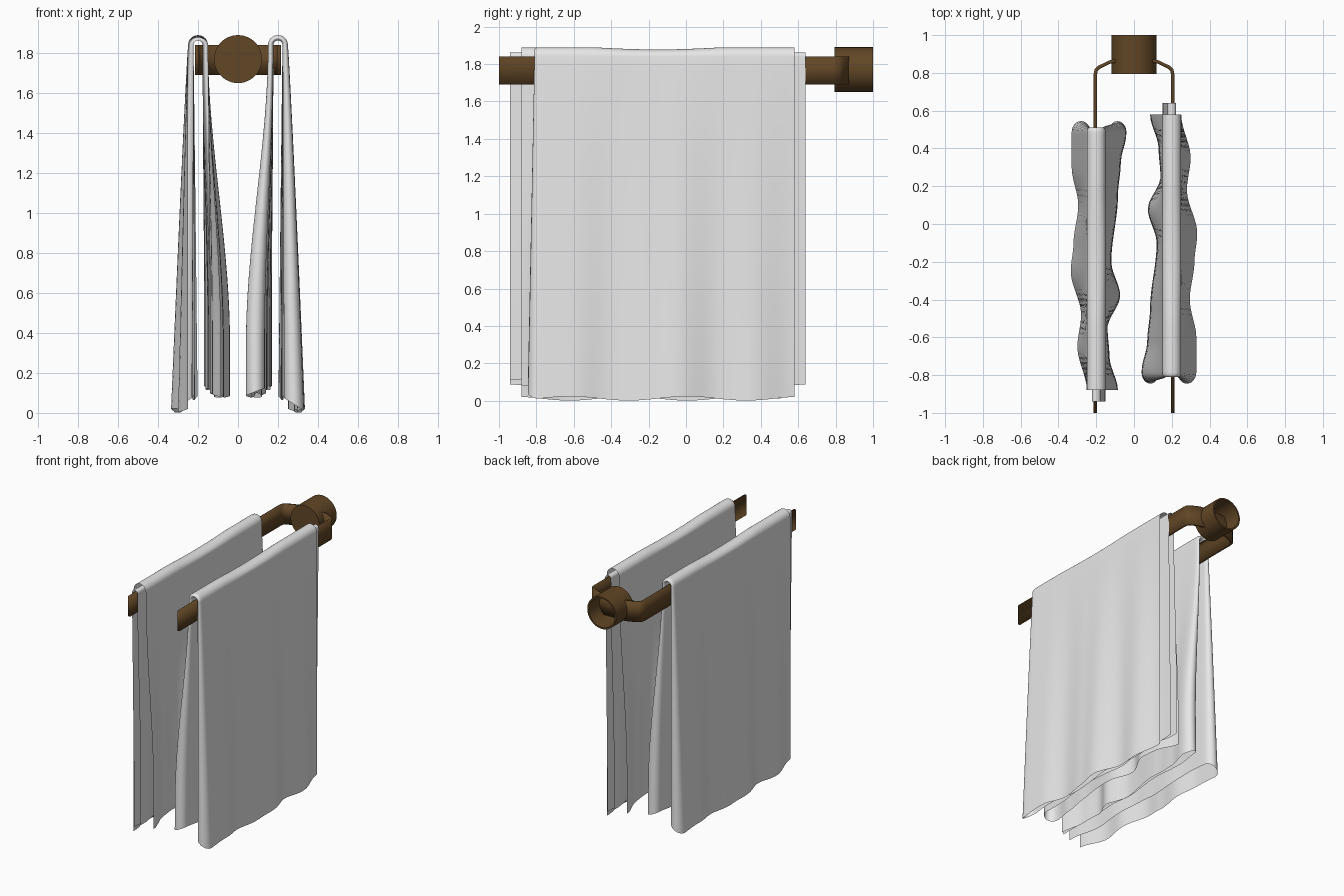
import bpy, bmesh, math
from mathutils import Matrix, Vector

cube = bpy.data.objects.get("Cube")
if cube:
    bpy.data.objects.remove(cube, do_unlink=True)


def material(name, color, rough):
    m = bpy.data.materials.new(name)
    m.use_nodes = True
    m.diffuse_color = (*color, 1)
    shader = m.node_tree.nodes["Principled BSDF"]
    shader.inputs["Base Color"].default_value = (*color, 1)
    shader.inputs["Roughness"].default_value = rough
    return m


white = material("white_cloth", (0.8, 0.8, 0.8), 0.9)
bronze = material("brown_bronze", (0.12, 0.062, 0.019), 0.5)


def add_object(name, bm, mat, angle):
    mesh = bpy.data.meshes.new(name)
    bm.to_mesh(mesh)
    bm.free()
    mesh.materials.append(mat)
    ob = bpy.data.objects.new(name, mesh)
    bpy.context.collection.objects.link(ob)
    bpy.ops.object.select_all(action='DESELECT')
    ob.select_set(True)
    bpy.context.view_layer.objects.active = ob
    bpy.ops.object.shade_smooth_by_angle(angle=math.radians(angle))
    return ob


def ease(t):
    t = min(max(t, 0), 1)
    return t * t * (3 - 2 * t)


def mix(a, b, t):
    return a + (b - a) * t


def sample(points, y):
    """Smooth value at y from a few (y, value) points in rising order."""
    if y <= points[0][0]:
        return points[0][1]
    for (y0, a), (y1, b) in zip(points, points[1:]):
        if y <= y1:
            return mix(a, b, ease((y - y0) / (y1 - y0)))
    return points[-1][1]


# Distance of the hanging cloth from the bar at the hem
OUTER_WAVE = [(-0.78, .13), (-0.6, .13), (-0.4, .095), (-0.2, .12), (-0.05, .135),
              (0.18, .08), (0.35, .10), (0.58, .05)]
INNER_WAVE = [(-0.78, .16), (-0.62, .13), (-0.45, .115), (-0.1, .08), (0.08, .127),
              (0.25, .06), (0.4, .07), (0.58, .115)]
BAR_X, BAR_Z = 0.2, 1.765
FOLD_Y, SHOULDER = -0.785, 1.84


# Towel: a sheet folded once lengthwise, then draped over the bar
def towel_point(y, ply, bulge, side, drop, arc):
    """ply 1 is outside, 0 inside; side is +1 outer leg, -1 inner leg."""
    radius = mix(0.023, 0.05, ply)
    if arc is not None:
        sag = 0.012 * ply * math.cos((y + 0.15) * 4.5) * math.sin(arc)
        return Vector((BAR_X - radius * math.cos(arc), y - 0.025 * bulge,
                       SHOULDER + radius * math.sin(arc) - max(sag, 0)))
    wave = sample(OUTER_WAVE if side > 0 else INNER_WAVE, y)
    under = (0.02 if side > 0 else 0.045) + 0.35 * (wave - 0.1)
    grow = drop ** 0.9 if side > 0 else ease(drop / 0.85)
    offset = mix(radius, mix(under, wave, ply), grow)
    hem = mix(0.075, 0.012, ply) if side > 0 else mix(0.125, 0.088, ply)
    hem += 0.011 * math.sin(y * 10 + 1.5 * side)
    return Vector((BAR_X + side * offset, y - mix(0.025, 0.06, drop) * bulge,
                   mix(SHOULDER, hem, drop)))


def towel_mesh():
    legs, turn, length, fold = 26, 12, 44, 12
    across = [(-1, 1 - i / legs, None) for i in range(legs)]
    across += [(0, 0, math.pi * i / turn) for i in range(turn + 1)]
    across += [(1, (i + 1) / legs, None) for i in range(legs)]
    along = [(mix(0.58, FOLD_Y, i / length), 1, 0) for i in range(length)]
    for i in range(fold + 1):
        a = math.pi * i / fold
        along.append((FOLD_Y, 0.5 + 0.5 * math.cos(a), math.sin(a)))
    along += [(mix(FOLD_Y, 0.64, (i + 1) / length), 0, 0) for i in range(length)]

    bm = bmesh.new()
    grid = [[bm.verts.new(towel_point(*v, *u)) for u in across] for v in along]
    for r0, r1 in zip(grid, grid[1:]):
        for j in range(len(across) - 1):
            bm.faces.new((r0[j], r1[j], r1[j + 1], r0[j + 1]))
    return bm


left_towel = add_object("left_towel", towel_mesh(), white, 60)
right_towel = left_towel.copy()
right_towel.name = "right_towel"
right_towel.matrix_world = Matrix.Translation((0, -0.3, 0)) @ Matrix.Rotation(math.pi, 4, 'Z')
bpy.context.collection.objects.link(right_towel)

# Towel bars: one flat band bent into a long U through the wall mount
half = [(0.205, -1), (0.205, 0.79), (0.2, 0.815), (0.185, 0.83), (0.13, 0.857), (0.1, 0.863)]
path = half + [(-x, y) for x, y in reversed(half)]
bm = bmesh.new()
cols = [[bm.verts.new((x, y, BAR_Z + h)) for h in (-0.075, 0.075)] for x, y in path]
for (a, b), (c, d) in zip(cols, cols[1:]):
    bm.faces.new((a, c, d, b))
band = add_object("towel_bars", bm, bronze, 30)
thick = band.modifiers.new("thickness", 'SOLIDIFY')
thick.thickness = 0.018
thick.offset = 0
thick.use_even_offset = True

# Wall mount: a round cup, open at the back
bm = bmesh.new()
profile = [(0, .795), (.12, .795), (.12, 1), (.108, 1), (.108, .815), (0, .815)]
verts = [bm.verts.new((r, y, 0)) for r, y in profile]
edges = [bm.edges.new(pair) for pair in zip(verts, verts[1:])]
bmesh.ops.spin(bm, geom=verts + edges, cent=(0, 0, 0), axis=(0, 1, 0),
               angle=math.tau, steps=48)
bmesh.ops.remove_doubles(bm, verts=bm.verts, dist=0.0005)
bmesh.ops.recalc_face_normals(bm, faces=bm.faces)
bmesh.ops.translate(bm, verts=bm.verts, vec=(0, 0, 1.77))
add_object("wall_mount", bm, bronze, 30)
